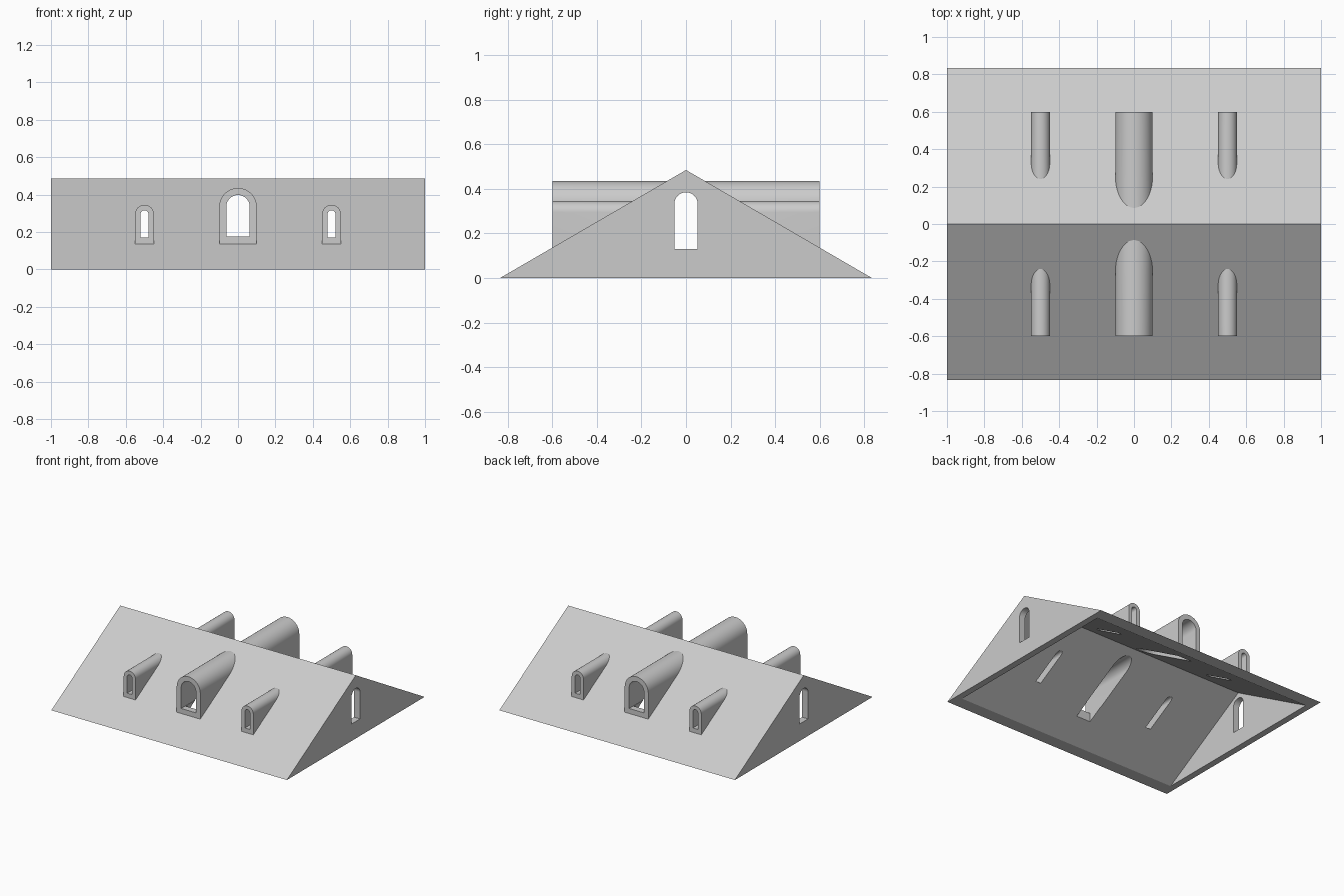
import bpy, bmesh, math

cube = bpy.data.objects.get("Cube")
if cube:
    bpy.data.objects.remove(cube, do_unlink=True)

HALF_LEN, HALF_DEPTH, RIDGE = 1.0, 0.835, 0.485
SHELL = 0.05            # gable wall thickness
EAVE = 0.1              # horizontal thickness of the sloping shell

grey = bpy.data.materials.new("plain grey")
grey.use_nodes = True
colour = (0.6, 0.6, 0.6, 1)
grey.diffuse_color = colour
grey.node_tree.nodes["Principled BSDF"].inputs["Base Color"].default_value = colour


def extrude_profile(name, profile, axis, half, centre=0.0):
    """Extrude a (u, z) outline symmetrically along the x or y axis."""
    bm = bmesh.new()
    rings = []
    for w in (-half, half):
        rings.append([bm.verts.new((w, u + centre, z) if axis == "x" else (u + centre, w, z))
                      for u, z in profile])
    a, b = rings
    bm.faces.new(a)
    bm.faces.new(b[::-1])
    n = len(profile)
    for i in range(n):
        j = (i + 1) % n
        bm.faces.new((a[i], b[i], b[j], a[j]))
    bmesh.ops.recalc_face_normals(bm, faces=bm.faces)
    mesh = bpy.data.meshes.new(name)
    bm.to_mesh(mesh)
    bm.free()
    mesh.materials.append(grey)
    obj = bpy.data.objects.new(name, mesh)
    bpy.context.collection.objects.link(obj)
    return obj


def arch(radius, bottom, spring, steps=28):
    """Round-topped opening outline."""
    top = [(radius * math.cos(math.pi * i / steps), spring + radius * math.sin(math.pi * i / steps))
           for i in range(steps + 1)]
    return [(-radius, bottom), (radius, bottom)] + top


def combine(target, tool, operation):
    mod = target.modifiers.new("combine", "BOOLEAN")
    mod.operation = operation
    mod.solver = "EXACT"
    mod.object = tool
    bpy.ops.object.select_all(action="DESELECT")
    target.select_set(True)
    bpy.context.view_layer.objects.active = target
    bpy.ops.object.modifier_apply(modifier=mod.name)
    bpy.data.objects.remove(tool, do_unlink=True)


# Gabled roof body
roof = extrude_profile("gabled_roof", [(-HALF_DEPTH, 0), (HALF_DEPTH, 0), (0, RIDGE)], "x", HALF_LEN)

# Dormers: centre x, outer radius, opening radius, sill height, arch spring height
dormers = [(0, 0.1, 0.0625, 0.175, 0.335),
           (-0.5, 0.05, 0.021, 0.17, 0.295),
           (0.5, 0.05, 0.021, 0.17, 0.295)]
for x, outer, _, _, spring in dormers:
    combine(roof, extrude_profile("dormer", arch(outer, 0.12, spring), "y", 0.6, x), "UNION")

# Hollow underside, open at the base
slope = RIDGE / HALF_DEPTH
inner, drop = HALF_DEPTH - EAVE, 0.1
cavity = [(-inner - drop / slope, -drop), (inner + drop / slope, -drop), (0, inner * slope)]
combine(roof, extrude_profile("cavity", cavity, "x", HALF_LEN - SHELL), "DIFFERENCE")

# Dormer openings running right through
for x, _, hole, sill, spring in dormers:
    combine(roof, extrude_profile("dormer_opening", arch(hole, sill, spring), "y", 0.8, x), "DIFFERENCE")

# Floor of the large dormers is open behind a thin sill
floor = [(-0.06, 0.05), (0.06, 0.05), (0.06, 0.2), (-0.06, 0.2)]
combine(roof, extrude_profile("floor_opening", floor, "y", 0.55), "DIFFERENCE")

# Arched windows in both gable ends
combine(roof, extrude_profile("gable_window", arch(0.052, 0.13, 0.333), "x", 1.2), "DIFFERENCE")

# Smooth arches, crisp edges
bpy.ops.object.select_all(action="DESELECT")
roof.select_set(True)
bpy.context.view_layer.objects.active = roof
bpy.ops.object.shade_smooth_by_angle(angle=math.radians(25))
